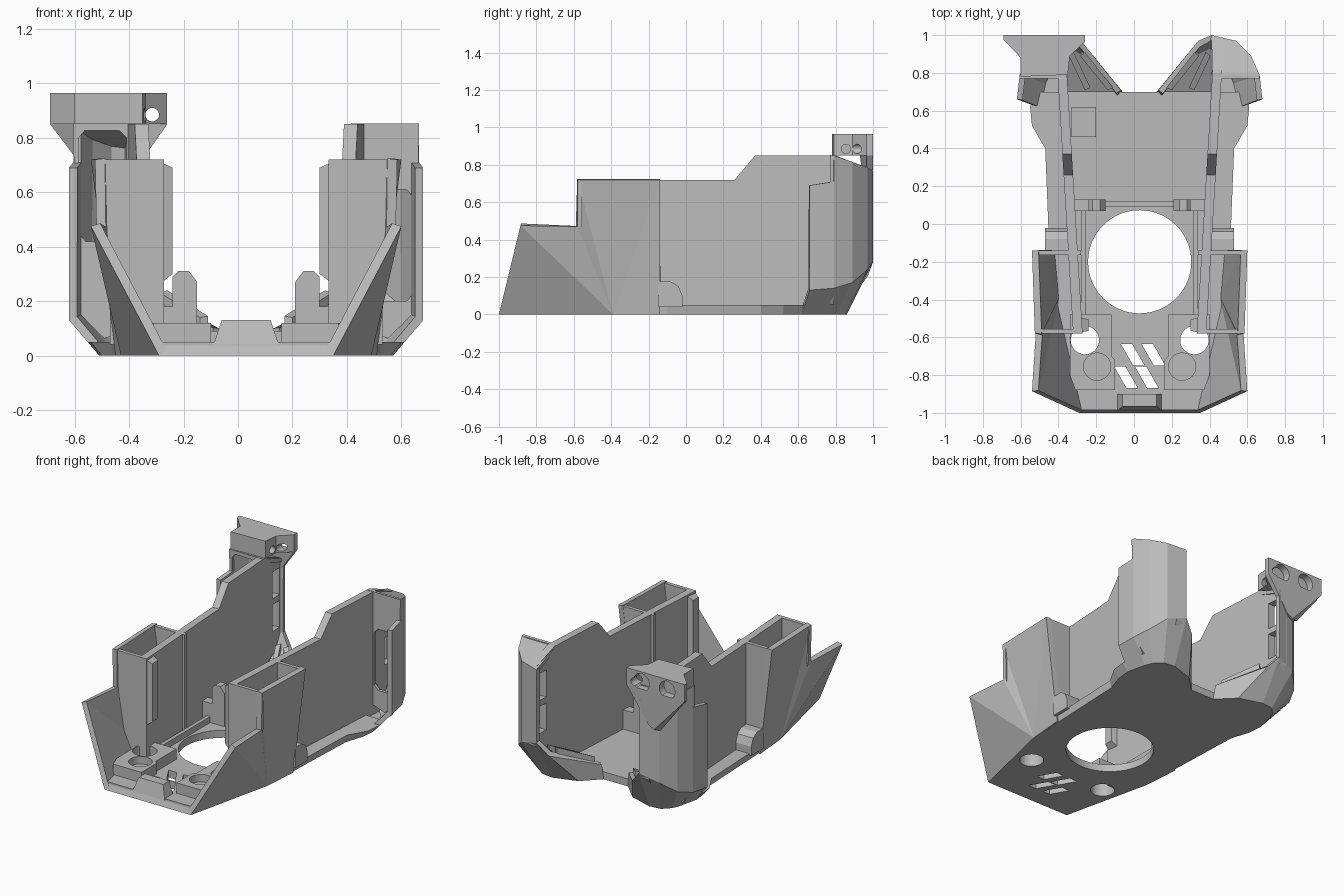
import bpy, bmesh, math

cube = bpy.data.objects.get("Cube")
if cube:
    bpy.data.objects.remove(cube, do_unlink=True)

CX = 0.03  # chassis centre line
GREY = (0.5, 0.5, 0.5, 1)
grey = bpy.data.materials.new("plain grey")
grey.use_nodes = True
grey.diffuse_color = GREY
grey.node_tree.nodes["Principled BSDF"].inputs["Base Color"].default_value = GREY


def mesh(name, verts, faces, side=1, sheet=0):
    """Closed solid, or an open sheet thickened inward."""
    bm = bmesh.new()
    vs = [bm.verts.new((side * x + CX, y, z)) for x, y, z in verts]
    for f in faces:
        bm.faces.new([vs[i] for i in f])
    bmesh.ops.recalc_face_normals(bm, faces=bm.faces)
    if sheet and sum(f.normal.x * f.calc_area() for f in bm.faces) * side < 0:
        bmesh.ops.reverse_faces(bm, faces=bm.faces)
    me = bpy.data.meshes.new(name)
    bm.to_mesh(me)
    bm.free()
    me.materials.append(grey)
    ob = bpy.data.objects.new(name, me)
    bpy.context.collection.objects.link(ob)
    if sheet:
        m = ob.modifiers.new("thickness", "SOLIDIFY")
        m.thickness, m.offset, m.use_even_offset = sheet, -1, True
    return ob


def loft(name, low, high, side=1):
    n = len(low)
    faces = [list(range(n)), list(range(n, 2 * n))]
    faces += [[i, (i + 1) % n, (i + 1) % n + n, i + n] for i in range(n)]
    return mesh(name, low + high, faces, side)


def prism(name, pts, z0, z1, side=1):
    return loft(name, [(x, y, z0) for x, y in pts], [(x, y, z1) for x, y in pts], side)


def slab(name, pts, y0, y1, side=1):
    """Outline in x and z, extruded along y."""
    return loft(name, [(x, y0, z) for x, z in pts], [(x, y1, z) for x, z in pts], side)


def box(name, x0, x1, y0, y1, z0, z1, side=1):
    return prism(name, [(x0, y0), (x1, y0), (x1, y1), (x0, y1)], z0, z1, side)


def disc(x, y, r, n=48):
    return [(x + r * math.cos(2 * math.pi * i / n), y + r * math.sin(2 * math.pi * i / n)) for i in range(n)]


def cut(ob, cutters):
    """Subtract the cutters, bake the result, remove the cutters."""
    for c in cutters:
        c.hide_render = True
        m = ob.modifiers.new("cut", "BOOLEAN")
        m.operation, m.solver, m.object = "DIFFERENCE", "EXACT", c
    dg = bpy.context.evaluated_depsgraph_get()
    me = bpy.data.meshes.new_from_object(ob.evaluated_get(dg))
    ob.modifiers.clear()
    ob.data = me
    for c in cutters:
        bpy.data.objects.remove(c, do_unlink=True)


def both(half):
    return half + [(-p[0], *p[1:]) for p in reversed(half)]


def wall_x(y):  # side walls splay slightly toward the back
    return 0.337 + 0.06 * y


# Floor plate with a chamfered rim
low = [(0.32, -1), (0.46, -0.39), (0.47, -0.1), (0.49, 0.4), (0.53, 0.52), (0.54, 0.62), (0.52, 0.7), (0.09, 0.7)]
high = [(0.33, -0.98), (0.46, -0.39), (0.48, -0.1), (0.5, 0.4), (0.57, 0.52), (0.58, 0.62), (0.56, 0.7), (0.09, 0.7)]
floor = loft("floor", both([(x, y, 0) for x, y in low]), both([(x, y, 0.05) for x, y in high]))
cutters = [prism("hole_cutter", disc(0, -0.2, 0.273, 64), -0.1, 0.2)]
for s in (1, -1):
    cutters.append(prism("screw_cutter", disc(0.29, -0.615, 0.075), -0.1, 0.2, s))
for x, y in ((-0.1, -0.635), (0.01, -0.635), (-0.135, -0.755), (-0.025, -0.755)):
    cutters.append(prism("slot_cutter", [(x, y), (x + 0.06, y), (x + 0.125, y - 0.113), (x + 0.065, y - 0.113)], -0.1, 0.2))
cut(floor, cutters)

# Front lip, its centre block and the rib behind the big hole
box("front_lip", -0.32, 0.32, -0.985, -0.95, 0.02, 0.05)
loft("front_block", both([(0.12, -0.99, 0.04), (0.12, -0.9, 0.04)]), both([(0.09, -0.965, 0.13), (0.09, -0.9, 0.13)]))
box("cross_rib", -0.19, 0.19, 0.09, 0.12, 0.05, 0.09)
box("small_tray", -0.36, -0.23, 0.46, 0.62, 0.05, 0.1)

for s, tag in ((1, "left_"), (-1, "right_")):
    # Sloping front side shell, rising to the tower
    A, B, C = (0.32, -1, 0), (0.57, -0.885, 0.475), (0.46, -0.39, 0)
    D, E, F, G = (0.55, -0.58, 0.47), (0.555, -0.58, 0.72), (0.57, -0.14, 0.72), (0.48, -0.14, 0)
    mesh(tag + "front_shell", [A, B, C, D, E, F, G],
         [[0, 2, 1], [1, 2, 3], [3, 2, 4], [4, 2, 5], [2, 6, 5]], s, 0.035)

    # Long side wall with a stepped top and two windows at the back
    prof = [(-0.58, 0.02), (-0.58, 0.72), (0.26, 0.72), (0.37, 0.85), (0.8, 0.85), (0.985, 0.775), (0.985, 0.25), (0.84, 0.02)]
    wall = loft(tag + "side_wall", [(wall_x(y), y, z) for y, z in prof],
                [(wall_x(y) + 0.05, y, z) for y, z in prof], s)
    cut(wall, [box("window_cutter", 0.3, 0.5, 0.88, 0.96, z, z + 0.18, s) for z in (0.32, 0.54)])

    # Tower front and back plates, inner rib
    slab(tag + "tower_front", [(0.31, 0.02), (0.42, 0.02), (0.548, 0.47), (0.553, 0.72), (0.31, 0.72)], -0.58, -0.555, s)
    slab(tag + "tower_back", [(0.31, 0.02), (0.47, 0.02), (0.565, 0.72), (0.31, 0.72)], -0.165, -0.14, s)
    loft(tag + "tower_rib", [(0.335, -0.58, 0.25), (0.335, -0.49, 0.25), (0.335, -0.49, 0.72), (0.335, -0.58, 0.72)],
         [(0.27, -0.565, 0.3), (0.27, -0.505, 0.3), (0.27, -0.505, 0.69), (0.27, -0.565, 0.69)], s)

    # Rounded block behind the tower
    arch = [(-0.15, 0.04), (-0.02, 0.04), (-0.02, 0.1), (-0.04, 0.15), (-0.08, 0.175), (-0.15, 0.175)]
    loft(tag + "fairing", [(0.38, y, z) for y, z in arch], [(0.5, y, z) for y, z in arch], s)

    # Raised pad with a screw hole and a shallow seat
    pad = prism(tag + "front_pad", [(0.13, -0.88), (0.34, -0.88), (0.37, -0.8), (0.37, -0.48), (0.15, -0.48), (0.15, -0.7), (0.13, -0.72)], 0.045, 0.12, s)
    cut(pad, [prism("screw_cutter", disc(0.29, -0.615, 0.075), -0.1, 0.2, s),
              prism("seat_cutter", disc(0.225, -0.755, 0.072), 0.07, 0.2, s),
              prism("hole_cutter", disc(0, -0.2, 0.273, 64), -0.1, 0.2)])

    # Hole surround and clip bracket
    box(tag + "floor_rail", 0.285, 0.31, -0.48, 0.08, 0.04, 0.09, s)
    slab(tag + "clip_bracket", [(0.18, 0.05), (0.36, 0.05), (0.36, 0.18), (0.27, 0.18), (0.27, 0.29),
                                (0.25, 0.31), (0.21, 0.31), (0.18, 0.27)], 0.07, 0.13, s)

    # Hollow rear leg: flat sole, flared foot, upright curved shell
    sole = [(0.09, 0.7, 0), (0.2, 0.81, 0), (0.36, 0.86, 0), (0.44, 0.85, 0), (0.49, 0.8, 0), (0.51, 0.75, 0), (0.54, 0.62, 0)]
    flare = [(0.1, 0.71, 0.1), (0.31, 0.97, 0.2), (0.38, 1.0, 0.28), (0.51, 0.97, 0.24), (0.59, 0.89, 0.17), (0.635, 0.79, 0.14), (0.65, 0.66, 0.13)]
    top = [(0.38, 1.0, 0.77), (0.51, 0.97, 0.785), (0.59, 0.89, 0.815), (0.635, 0.79, 0.85), (0.65, 0.66, 0.69)]
    shoulder = [(0.635, 0.79, 0.71)]
    faces = [[i, i + 1, i + 8, i + 7] for i in range(6)]
    faces += [[i, i + 1, i + 6, i + 5] for i in range(9, 11)]
    faces += [[11, 12, 19, 17, 16], [12, 13, 18, 19], list(range(7))]
    mesh(tag + "rear_leg", sole + flare + top + shoulder, faces, s, 0.03)

    # Sloping roof and front plate that close the leg, with a chamfered opening
    roof = [(0.385, 0.77, 0.852)] + top[:4] + [(0.635, 0.77, 0.852)]
    loft(tag + "leg_roof", [(x, y, z - 0.025) for x, y, z in roof], roof, s)
    plate = slab(tag + "leg_front", [(0.41, 0.1), (0.56, 0.05), (0.625, 0.15), (0.635, 0.85), (0.41, 0.85)], 0.77, 0.79, s)
    z0 = 0.2 if s > 0 else 0.42
    hole = [(0.44, z0 + 0.03), (0.47, z0), (0.59, z0), (0.615, z0 + 0.03), (0.615, z0 + 0.38),
            (0.59, z0 + 0.41), (0.47, z0 + 0.41), (0.44, z0 + 0.38)]
    cut(plate, [slab("opening_cutter", hole, 0.7, 0.85, s)])

    # Sloping web and raised clips inside the foot
    web = [(0.1, 0.7, 0.08), (0.3, 0.95, 0.19), (0.39, 0.96, 0.22), (0.38, 0.7, 0.06)]
    base = [(0.1, 0.7, 0.03), (0.24, 0.85, 0.08), (0.38, 0.88, 0.1), (0.38, 0.7, 0.03)]
    loft(tag + "foot_web", base, web, s)
    for k in (0, 0.12):
        clip = [(0.14 + k, 0.72), (0.29 + k * 0.5, 0.91), (0.315 + k * 0.5, 0.89), (0.17 + k, 0.71)]
        loft(tag + "foot_clip", [(x, y, 0.07 + 0.4 * (y - 0.71)) for x, y in clip],
             [(x, y, 0.14 + 0.5 * (y - 0.71)) for x, y in clip], s)

# Mounting head on the right rear leg, with two screw seats and cross holes
plan = [(-0.72, 1), (-0.29, 1), (-0.29, 0.965), (-0.37, 0.89), (-0.38, 0.79), (-0.63, 0.78), (-0.63, 0.88), (-0.72, 0.975)]
head = prism("mounting_head", plan, 0.85, 0.965)
seats = [slab("seat_cutter", disc(x, 0.895, 0.058, 32), 0.95, 1.1) for x in (-0.59, -0.4)]
seats.append(slab("cross_cutter", disc(-0.345, 0.885, 0.025, 24), 0.8, 1.1))
side_hole = disc(0.855, 0.885, 0.025, 24)
seats.append(loft("side_cutter", [(-0.46, y, z) for y, z in side_hole], [(-0.3, y, z) for y, z in side_hole]))
cut(head, seats)
loft("head_taper", [(-0.53, 0.985, 0.6), (-0.49, 0.995, 0.6), (-0.45, 0.995, 0.62), (-0.45, 0.97, 0.62), (-0.5, 0.96, 0.6)],
     [(-0.72, 0.975, 0.85), (-0.72, 1, 0.85), (-0.29, 1, 0.85), (-0.29, 0.965, 0.85), (-0.62, 0.93, 0.85)])
